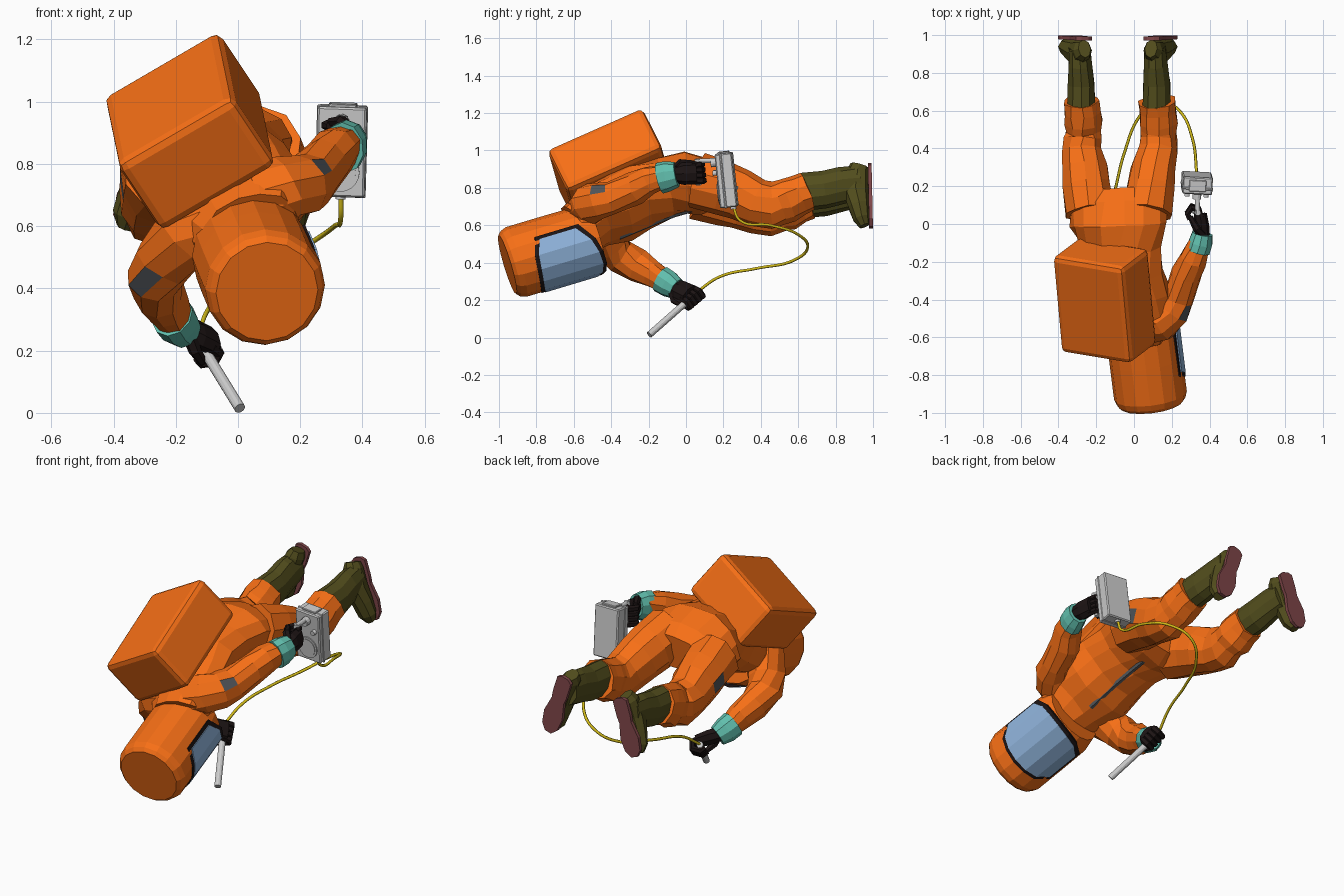
import bpy, bmesh, random
from math import cos, sin, pi, radians
from mathutils import Vector as V, Matrix, Euler

if "Cube" in bpy.data.objects:
    bpy.data.objects.remove(bpy.data.objects["Cube"])

random.seed(4)


def mat(name, r, g, b):
    m = bpy.data.materials.new(name)
    m.diffuse_color = (r, g, b, 1)
    m.use_nodes = True
    m.node_tree.nodes["Principled BSDF"].inputs["Base Color"].default_value = m.diffuse_color
    return m


ORANGE = mat("orange_fabric", .93, .16, .008)
OLIVE = mat("olive_rubber", .085, .075, .012)
SOLE = mat("sole_red", .21, .06, .065)
TEAL = mat("teal_cuff", .12, .52, .42)
GLASS = mat("visor_blue", .28, .46, .72)
BLACK = mat("black", .012, .007, .007)
PATCH = mat("grey_patch", .08, .09, .10)
YELLOW = mat("yellow_cable", .65, .50, .01)


def finish(name, bm, *mats):
    bmesh.ops.recalc_face_normals(bm, faces=bm.faces)
    me = bpy.data.meshes.new(name)
    bm.to_mesh(me)
    bm.free()
    ob = bpy.data.objects.new(name, me)
    bpy.context.collection.objects.link(ob)
    for m in mats:
        if m:
            me.materials.append(m)
    return ob


def tube(name, secs, sides, m, ref=(0, 0, 1), jitter=0, marks=(), bm=None):
    """Loft ellipses; each section is (centre, radius along ref, radius across[, own ref])."""
    own = bm is None
    bm = bm or bmesh.new()
    cs = [V(s[0]) for s in secs]
    rings = []
    for i, s in enumerate(secs):
        t = (cs[min(i + 1, len(cs) - 1)] - cs[max(i - 1, 0)]).normalized()
        u = V(s[3] if len(s) > 3 else ref)
        u = (u - t * u.dot(t)).normalized()
        v = t.cross(u)
        ring = []
        for k in range(sides):
            a = 2 * pi * k / sides
            p = cs[i] + u * s[1] * cos(a) + v * s[2] * sin(a)
            ring.append(bm.verts.new(p + V([random.uniform(-jitter, jitter) for _ in range(3)])))
        rings.append(ring)
    for i in range(len(rings) - 1):
        for k in range(sides):
            n = (k + 1) % sides
            f = bm.faces.new((rings[i][k], rings[i][n], rings[i + 1][n], rings[i + 1][k]))
            f.material_index = int((i, k) in marks)
    bm.faces.new(rings[0][::-1])
    bm.faces.new(rings[-1])
    if own:
        return finish(name, bm, m, PATCH if marks else None)


def rod(name, a, b, r, m=None, sides=12):
    return tube(name, [(a, r, r), (b, r, r)], sides, m, ref=(.9, .3, .3))


def box(name, c, size, rot, m=None, bevel=.01, seg=1):
    bm = bmesh.new()
    bmesh.ops.create_cube(bm, size=1)
    bmesh.ops.scale(bm, vec=size, verts=bm.verts)
    bmesh.ops.transform(bm, matrix=Matrix.Translation(c) @ rot.to_4x4(), verts=bm.verts)
    ob = finish(name, bm, m)
    mod = ob.modifiers.new("bevel", 'BEVEL')
    mod.width, mod.segments = bevel, seg
    return ob


# torso frame: across the shoulders, along the spine, out of the back
W = V((.36, -.06, .21)).normalized()
N = W.cross(V((-.07, .53, .22))).normalized()
L = N.cross(W)
HIP = (.97, 0, .2)
MID = (.92, -.07, .36)

# torso and backpack
tube("torso", [((-.08, .18, .80), .20, .10, HIP), ((-.08, .10, .81), .26, .145, HIP),
               ((-.08, .0, .83), .26, .168, HIP), ((-.07, -.12, .80), .225, .16, MID),
               ((-.05, -.25, .755), .225, .165, W), ((-.03, -.36, .70), .24, .165, W),
               ((0, -.48, .645), .225, .145, W), ((.03, -.58, .575), .17, .14, W)],
     14, ORANGE, jitter=.008)
box("backpack", (-.155, -.405, .905), (.435, .56, .285), Matrix((W, L, N)).transposed(), ORANGE, .03, 2)
tube("zip_strip", [(V(p) - N * d - W * .05, .014, .007) for p, d in
                   [((-.02, -.42, .675), .155), ((-.05, -.25, .755), .165), ((-.07, -.12, .80), .158),
                    ((-.08, 0, .83), .155)]], 4, PATCH, ref=W)

# hood
AX = V((-.12, .95, .285)).normalized()
TOP = V((.093, -.955, .39))
E1 = (V((1, 0, 0)) - AX * AX.x).normalized()
E2 = E1.cross(AX)
if E2.z < 0:
    E2 = -E2
HR = .194
tube("hood", [(TOP + AX * d, r, r) for d, r in
              [(0, .165), (.018, .183), (.05, HR), (.25, HR), (.42, HR - .002), (.50, .17)]],
     16, ORANGE, ref=E1)


# visor glass and its dark frame: curved patches whose facets follow the hood
def visor(name, half, lo, hi, bulge, out, m):
    bm = bmesh.new()
    rows = []
    for a in [-45 - half] + [-90 + 22.5 * i for i in range(5)] + [-45 + half]:
        s = (a + 45) / half
        e = E1 * cos(radians(a)) + E2 * sin(radians(a))
        trim = .018 if abs(s) == 1 else 0
        b = 1 - s * s
        ds = (lo - .02 * b + trim, hi + bulge * b - trim)
        rows.append([bm.verts.new(TOP + AX * d + e * (HR + q)) for d, q in
                     ((ds[0], -.015), (ds[0], out), (ds[1], out), (ds[1], -.015))])
    for p, q in zip(rows, rows[1:]):
        for j in range(3):
            bm.faces.new((p[j], p[j + 1], q[j + 1], q[j]))
    for row in (rows[0], rows[-1]):
        bm.faces.new(row)
    finish(name, bm, m)


visor("visor_frame", 75, .145, .425, .075, .004, BLACK)
visor("visor_glass", 69, .165, .405, .075, .007, GLASS)

# legs, boots and soles
for side, s, dx, dz, patch in (("left", 1, 0, 0, 2), ("right", -1, -.40, -.04, 7)):
    o = V((dx, 0, dz))
    hip = V((.07, .06, .84)) if s > 0 else V((-.23, .06, .78))
    th = V((.09, .20, .80)) if s > 0 else V((-.25, .20, .745))
    secs = [(hip, .15, .135), (th, .145, .13), (th + V((s * .01, .09, -.03)), .14, .122)]
    secs += [(V(p) + o, a, b) for p, a, b in
             [((.125, .38, .72), .128, .110), ((.13, .46, .705), .128, .102), ((.13, .50, .72), .115, .094),
              ((.13, .545, .735), .122, .105), ((.125, .60, .76), .112, .10), ((.12, .65, .778), .108, .098)]]
    tube(side + "_leg", secs, 10, ORANGE, jitter=.006, marks={(1, patch)})
    tube(side + "_boot_shaft", [(V(p) + o, a, b) for p, a, b in
                                [((.12, .62, .778), .10, .078), ((.12, .74, .79), .10, .074),
                                 ((.115, .84, .815), .098, .066), ((.11, .935, .83), .09, .058)]],
         10, OLIVE, jitter=.003)
    # foot runs from the heel to the splayed toe, the sole facing backwards
    heel = V((.09 if s > 0 else -.262, .978, .92 + dz * .6))
    toe = V((heel.x + s * .10, .985, .598))
    run = toe - heel
    wide = run.cross(V((0, 1, 0))).normalized()
    tube(side + "_boot_foot", [(heel + run * f - V((0, h, 0)), w, h) for f, w, h in
                               [(0, .035, .05), (.1, .052, .06), (.4, .052, .075), (.65, .058, .058),
                                (.88, .055, .045), (1, .03, .03)]], 8, OLIVE, ref=wide)
    bm = bmesh.new()
    outline = [(-.02, .02), (.03, .045), (.3, .045), (.42, .040), (.7, .060), (.92, .05), (1.03, .02)]
    pts = [(f, w) for f, w in outline] + [(f, -w) for f, w in reversed(outline)]
    f = bm.faces.new([bm.verts.new(heel + run * f + wide * w - V((0, .006, 0))) for f, w in pts])
    ext = bmesh.ops.extrude_face_region(bm, geom=[f])["geom"]
    bmesh.ops.translate(bm, vec=(0, .02, 0), verts=[g for g in ext if isinstance(g, bmesh.types.BMVert)])
    finish(side + "_boot_sole", bm, SOLE)

# arms and cuffs
tube("left_arm", [((.06, -.52, .68), .12, .12), ((.15, -.51, .715), .11, .11), ((.205, -.455, .735), .10, .095),
                  ((.235, -.395, .75), .092, .082), ((.275, -.27, .80), .09, .082),
                  ((.315, -.19, .84), .078, .072), ((.35, -.10, .87), .062, .058)],
     10, ORANGE, jitter=.006, marks={(2, 1)})
tube("right_arm", [((-.09, -.48, .61), .12, .12), ((-.17, -.47, .575), .11, .11), ((-.235, -.405, .49), .10, .10),
                   ((-.265, -.35, .435), .094, .094), ((-.255, -.26, .385), .088, .085),
                   ((-.225, -.18, .34), .076, .072), ((-.195, -.10, .29), .06, .056)],
     10, ORANGE, jitter=.006, marks={(2, 6)})
tube("left_cuff", [((.34, -.14, .852), .084, .066), ((.352, -.10, .862), .082, .066),
                   ((.362, -.05, .872), .068, .056)], 10, TEAL)
tube("right_cuff", [((-.212, -.135, .312), .074, .070), ((-.192, -.09, .285), .072, .068),
                    ((-.168, -.05, .26), .058, .054)], 10, TEAL)


# gloves: palm, four curled fingers and a thumb
def glove(name, wrist, tip, grip, curl):
    wrist, tip, grip, curl = V(wrist), V(tip), V(grip).normalized(), V(curl).normalized()
    d = (tip - wrist).normalized()
    bm = bmesh.new()
    tube("", [(wrist, .042, .040), (wrist.lerp(tip, .5), .06, .042), (tip + d * .01, .06, .034)],
         8, None, ref=grip, bm=bm)
    for i in range(4):
        b = tip + grip * (i - 1.5) * .029
        path = [b - d * .01, b + d * .032 + curl * .008, b + d * .046 + curl * .042,
                b + d * .012 + curl * .068, b - d * .018 + curl * .06]
        tube("", [(p, r, r) for p, r in zip(path, (.018, .019, .019, .017, .012))], 6, None, ref=grip, bm=bm)
    th = [wrist + d * .02 + grip * .03, wrist + d * .055 + grip * .06 + curl * .025,
          tip + grip * .055 + curl * .055]
    tube("", [(p, r, r) for p, r in zip(th, (.024, .021, .014))], 6, None, ref=(.3, .5, .8), bm=bm)
    finish(name, bm, BLACK)


glove("left_glove", (.362, -.075, .872), (.352, .045, .88), (0, -.1, 1), (-1, 0, 0))
glove("right_glove", (-.178, -.065, .27), (-.092, .015, .235), (.3, -.72, -.62), (-.69, .28, -.66))

# probe wand
rod("probe_wand", (-.135, .065, .245), (.006, -.196, .015), .018)

# instrument box with lid, dial and handle
R = Euler((radians(6), radians(2), radians(-3))).to_matrix()
C = V((.333, .217, .842))


def at(x, y, z):
    return C + R @ V((x, y, z))


box("meter_box", C, (.158, .092, .29), R, None, .006)
box("meter_lid_rim", at(0, -.015, 0), (.164, .012, .296), R, None, .003)
box("meter_top_plate", at(0, 0, .148), (.09, .06, .012), R, None, .003)
rod("dial_ring", at(0, -.04, -.065), at(0, -.052, -.065), .062, None, 20)
rod("dial_face", at(0, -.05, -.065), at(0, -.055, -.065), .050, None, 20)
for x in (-.05, .05):
    rod("meter_knob", at(x, -.04, .045), at(x, -.068, .045), .014)
rod("handle_mount", at(0, -.04, .10), at(0, -.075, .10), .024)
rod("handle_arm", at(0, -.05, .11), (.338, .055, .945), .013)
rod("handle_grip", (.338, .06, .955), (.322, .068, .815), .016)
rod("cable_socket", at(0, .02, -.13), at(0, .02, -.158), .016)

# cable
cu = bpy.data.curves.new("cable", 'CURVE')
cu.dimensions = '3D'
cu.bevel_depth, cu.bevel_resolution, cu.resolution_u = .008, 1, 8
path = [(.33, .25, .71), (.33, .29, .625), (.31, .45, .60), (.24, .60, .55), (.13, .65, .48),
        (.03, .57, .41), (-.05, .38, .37), (-.10, .18, .325), (-.13, .06, .245)]
sp = cu.splines.new('BEZIER')
sp.bezier_points.add(len(path) - 1)
for b, p in zip(sp.bezier_points, path):
    b.co = p
    b.handle_left_type = b.handle_right_type = 'AUTO'
cu.materials.append(YELLOW)
bpy.context.collection.objects.link(bpy.data.objects.new("cable", cu))
